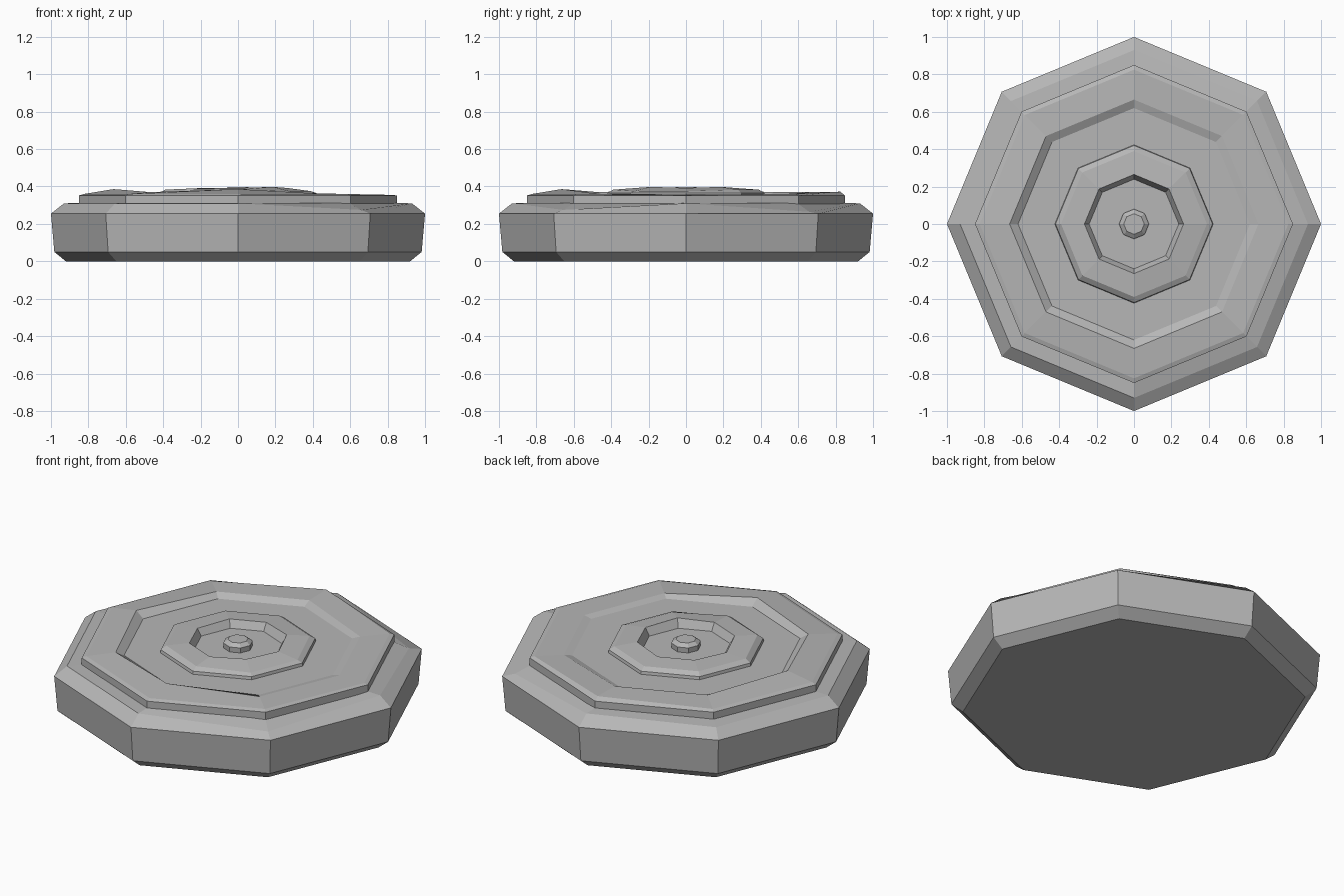
import bpy
import bmesh
from math import cos, sin, tau

SIDES = 8

cube = bpy.data.objects.get("Cube")
if cube:
    bpy.data.objects.remove(cube, do_unlink=True)

stone = bpy.data.materials.new("grey stone")
stone.use_nodes = True
grey = (0.47, 0.47, 0.47, 1)
stone.diffuse_color = grey
stone.node_tree.nodes["Principled BSDF"].inputs["Base Color"].default_value = grey


def lathe(name, profile, hollow=False):
    """Eight-sided turned part; each step is radius, height, worn heights by corner."""
    bm = bmesh.new()
    loops = []
    for radius, height, *worn in profile:
        loop = []
        for i in range(SIDES):
            a = tau * i / SIDES
            z = height + (worn[0].get(i, 0) if worn else 0)
            loop.append(bm.verts.new((radius * cos(a), radius * sin(a), z)))
        loops.append(loop)
    pairs = list(zip(loops, loops[1:]))
    if hollow:
        pairs.append((loops[-1], loops[0]))
    else:
        bm.faces.new(loops[0][::-1])
        bm.faces.new(loops[-1])
    for low, high in pairs:
        for i in range(SIDES):
            j = (i + 1) % SIDES
            bm.faces.new((low[i], low[j], high[j], high[i]))
    bmesh.ops.recalc_face_normals(bm, faces=bm.faces)
    mesh = bpy.data.meshes.new(name)
    bm.to_mesh(mesh)
    bm.free()
    mesh.materials.append(stone)
    ob = bpy.data.objects.new(name, mesh)
    bpy.context.collection.objects.link(ob)
    return ob


# Thick bevelled slab, with two worn corners on its upper rim
lathe("base_slab", [
    (0.92, 0), (0.982, 0.05), (1.0, 0.255),
    (0.93, 0.31, {1: -0.045, 3: -0.01, 7: -0.035}),
    (0.84, 0.312)])

# Raised step with a shallow dish, its rim chipped unevenly
lathe("upper_step", [
    (0.85, 0.30), (0.85, 0.352),
    (0.825, 0.36, {0: -0.005, 2: 0.012}),
    (0.665, 0.37, {0: -0.012, 1: -0.015, 4: 0.016, 6: 0.016, 7: -0.01}),
    (0.62, 0.348)])

# Octagonal raised ring
lathe("inner_ring", [
    (0.425, 0.34), (0.42, 0.365),
    (0.39, 0.383, {0: -0.008, 7: -0.008, 5: 0.005}),
    (0.265, 0.392, {7: 0.006, 1: 0.006, 4: -0.005}),
    (0.235, 0.34)], hollow=True)

# Small centre knob
lathe("centre_knob", [
    (0.078, 0.34), (0.08, 0.378), (0.055, 0.396)])
